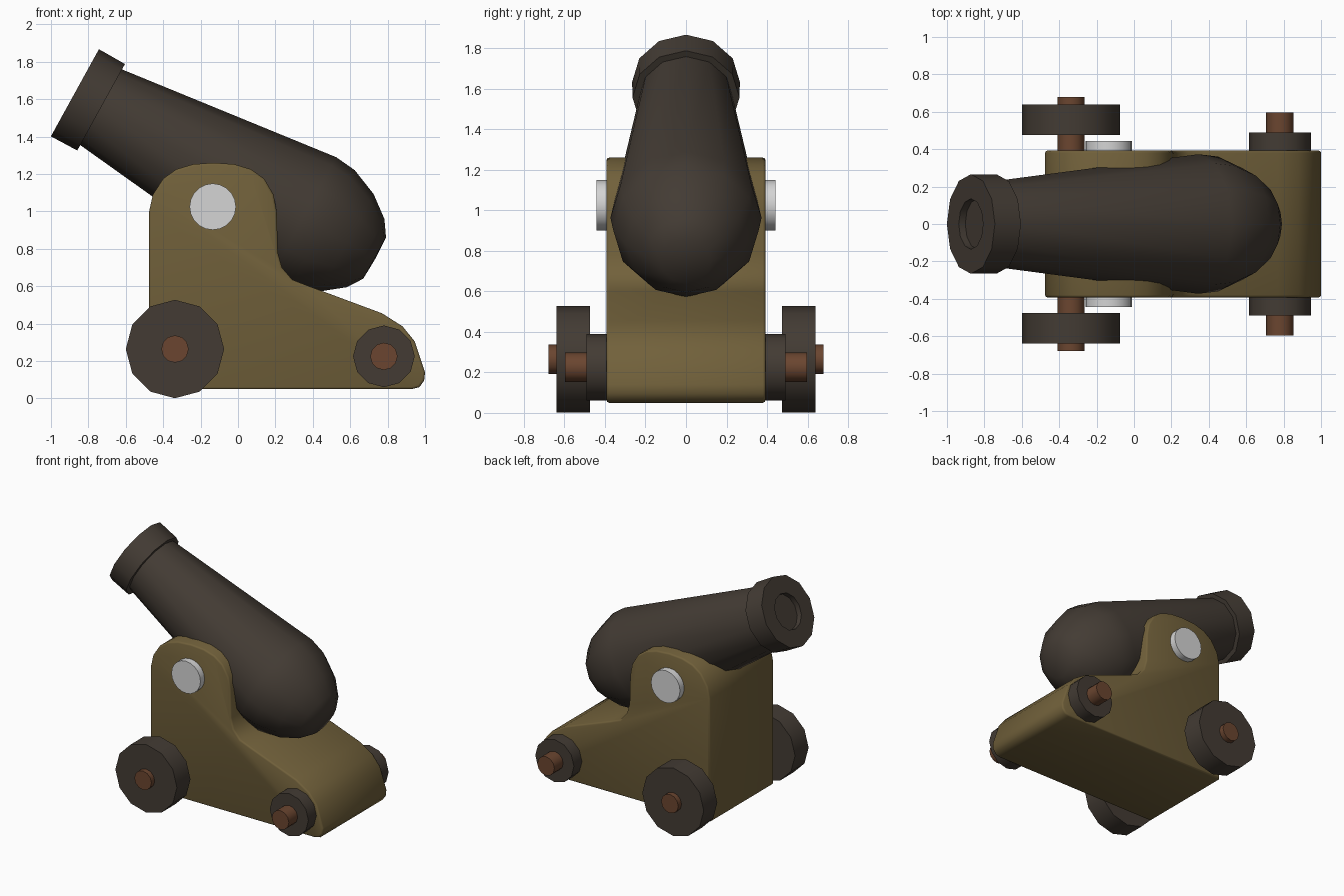
import bpy, bmesh, math
from mathutils import Vector

if "Cube" in bpy.data.objects:
    bpy.data.objects.remove(bpy.data.objects["Cube"])


def material(name, rgb):
    m = bpy.data.materials.new(name)
    m.diffuse_color = (*rgb, 1)
    m.use_nodes = True
    m.node_tree.nodes["Principled BSDF"].inputs["Base Color"].default_value = m.diffuse_color
    return m


IRON = material("dark_iron", (0.056, 0.044, 0.034))
WOOD = material("olive_wood", (0.165, 0.118, 0.043))
AXLE = material("brown_axle", (0.145, 0.060, 0.029))
STEEL = material("pale_steel", (0.66, 0.66, 0.66))


def finish(bm, name, mat):
    bmesh.ops.recalc_face_normals(bm, faces=bm.faces)
    me = bpy.data.meshes.new(name)
    bm.to_mesh(me)
    bm.free()
    me.materials.append(mat)
    me.shade_smooth()
    me.set_sharp_from_angle(angle=math.radians(46))
    ob = bpy.data.objects.new(name, me)
    bpy.context.collection.objects.link(ob)
    return ob


def lathe(name, profile, origin, axis, up, sides, mat):
    """Revolve (distance along axis, radius) points; radius 0 gives a pole."""
    bm = bmesh.new()
    origin, axis, up = Vector(origin), Vector(axis).normalized(), Vector(up).normalized()
    side = axis.cross(up)
    rings = []
    for t, r in profile:
        c = origin + axis * t
        if r == 0:
            rings.append([bm.verts.new(c)] * sides)
        else:
            rings.append([bm.verts.new(c + r * (up * math.cos(a) + side * math.sin(a)))
                          for a in (2 * math.pi * i / sides for i in range(sides))])
    for a, b in zip(rings, rings[1:]):
        for i in range(sides):
            j = (i + 1) % sides
            bm.faces.new(list(dict.fromkeys((a[i], a[j], b[j], b[i]))))
    return finish(bm, name, mat)


def cross_cylinder(name, x, z, r, y0, y1, sides, mat):
    return lathe(name, [(y0, 0), (y0, r), (y1, r), (y1, 0)],
                 (x, 0, z), (0, 1, 0), (0, 0, 1), sides, mat)


# Carriage: side profile extruded across y, with softened rims
outline = [(-.475, .05), (-.475, 1.0), (-.455, 1.09), (-.40, 1.175), (-.33, 1.225),
           (-.24, 1.252), (-.13, 1.26), (-.02, 1.252), (.07, 1.225), (.14, 1.175),
           (.19, 1.09), (.207, 1.0), (.213, .78), (.235, .70), (.29, .635), (.38, .60),
           (.77, .455), (.88, .385), (.945, .305), (1.0, .14), (.995, .095),
           (.97, .06), (.93, .05)]
bm = bmesh.new()
caps = [bm.faces.new([bm.verts.new((x, y, z)) for x, z in outline]) for y in (-.392, .392)]
va, vb = (list(f.verts) for f in caps)
n = len(outline)
for i in range(n):
    j = (i + 1) % n
    bm.faces.new((va[i], va[j], vb[j], vb[i]))
bmesh.ops.recalc_face_normals(bm, faces=bm.faces)
rims = list({e for f in caps for e in f.edges})
bmesh.ops.bevel(bm, geom=rims, offset=.012, segments=2, profile=.5, affect='EDGES')
finish(bm, "carriage", WOOD)

# Barrel: recessed bore, muzzle ring, tapered tube and rounded breech
lathe("barrel", [(.04, 0), (.04, .135), (0, .135), (0, .266), (.16, .264), (.16, .231),
                 (1.39, .373), (1.51, .36), (1.66, .297), (1.775, .208),
                 (1.83, .126), (1.835, 0)],
      (-.872, 0, 1.634), (.876, 0, -.483), (.483, 0, .876), 12, IRON)

# Trunnion pin through the cheeks
cross_cylinder("trunnion", -.135, 1.025, .124, -.443, .443, 20, STEEL)

# Axles and wheels: (label, x, z, wheel radius, wheel y range, axle half length)
for label, x, z, r, y0, y1, half in (("front", -.337, .264, .263, .475, .64, .68),
                                     ("rear", .78, .225, .165, .38, .49, .597)):
    cross_cylinder(label + "_axle", x, z, .073, -half, half, 12, AXLE)
    for s, tag in ((-1, "near"), (1, "far")):
        cross_cylinder(f"{label}_wheel_{tag}", x, z, r, s * y0, s * y1, 12, IRON)
